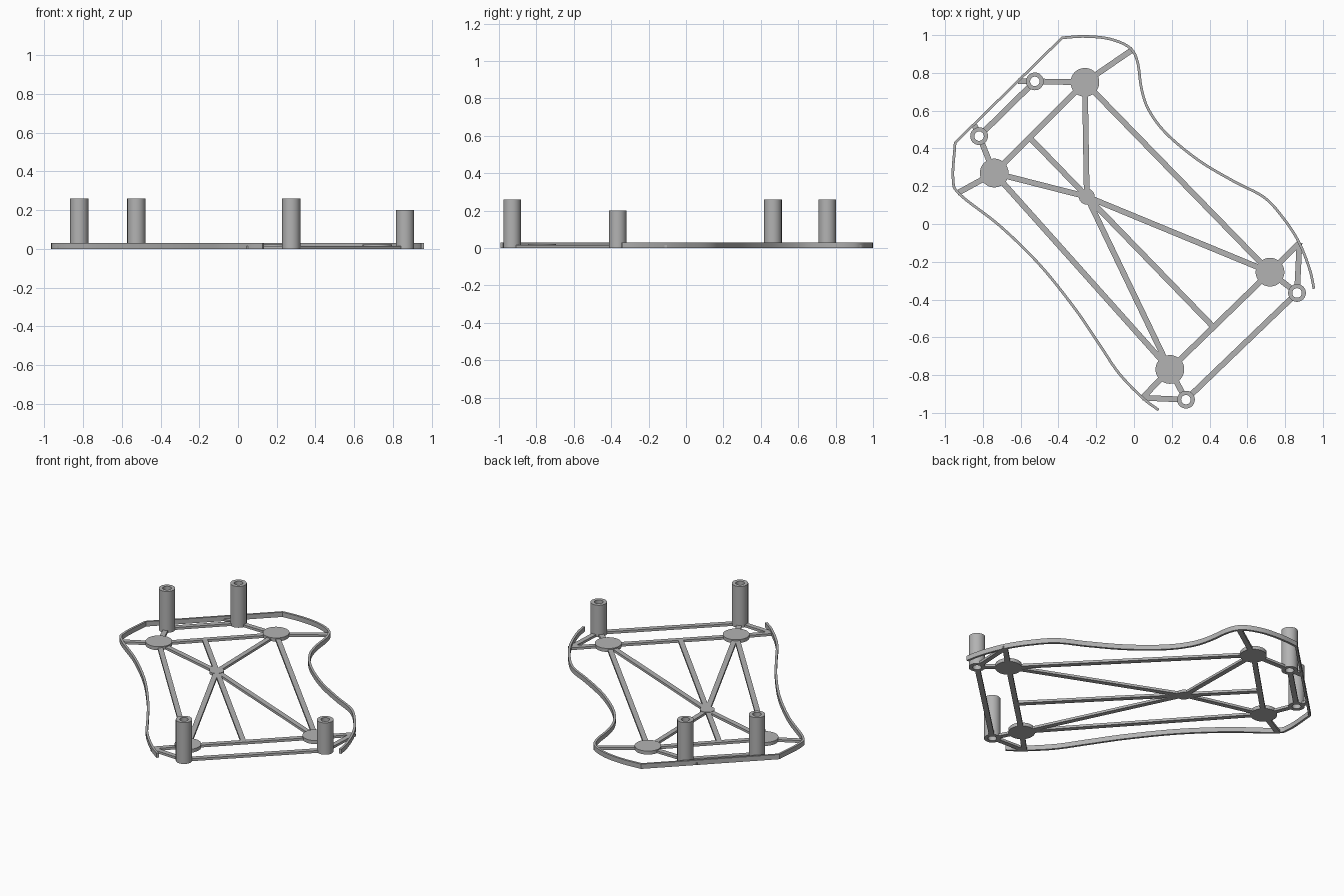
import bpy, bmesh, math
from mathutils import Vector

cube = bpy.data.objects.get("Cube")
if cube:
    bpy.data.objects.remove(cube, do_unlink=True)

grey = bpy.data.materials.new("plain_grey")
grey.use_nodes = True
grey.diffuse_color = (0.45, 0.45, 0.45, 1)
grey.node_tree.nodes["Principled BSDF"].inputs["Base Color"].default_value = (0.45, 0.45, 0.45, 1)

STRUT_W, STRUT_H = 0.03, 0.015
DISC_R, DISC_H = 0.076, 0.022
RAIL_W, RAIL_H = 0.014, 0.03
POST_R, HOLE_R = 0.047, 0.025


def finish(name, bm):
    bmesh.ops.recalc_face_normals(bm, faces=bm.faces)
    mesh = bpy.data.meshes.new(name)
    bm.to_mesh(mesh)
    bm.free()
    mesh.materials.append(grey)
    obj = bpy.data.objects.new(name, mesh)
    bpy.context.collection.objects.link(obj)
    bpy.ops.object.select_all(action='DESELECT')
    obj.select_set(True)
    bpy.context.view_layer.objects.active = obj
    bpy.ops.object.shade_smooth_by_angle(angle=math.radians(30))


def loft(name, rings, closed=False):
    """Skin a chain of equal-sized point rings."""
    bm = bmesh.new()
    loops = [[bm.verts.new(p) for p in ring] for ring in rings]
    n = len(loops[0])
    pairs = list(zip(loops, loops[1:]))
    if closed:
        pairs.append((loops[-1], loops[0]))
    for a, b in pairs:
        for i in range(n):
            j = (i + 1) % n
            bm.faces.new((a[i], a[j], b[j], b[i]))
    if not closed:
        bm.faces.new(loops[0])
        bm.faces.new(loops[-1])
    finish(name, bm)


def section(p, side, width, height):
    """Upright rectangle centred on a plan point."""
    s = side * width / 2
    return [(p.x + k * s.x, p.y + k * s.y, z) for k, z in ((1, 0), (-1, 0), (-1, height), (1, height))]


def strut(name, a, b, trim_a=0, trim_b=0):
    a, b = Vector(a), Vector(b)
    d = (b - a).normalized()
    side = Vector((-d.y, d.x))
    loft(name, [section(p, side, STRUT_W, STRUT_H) for p in (a + d * trim_a, b - d * trim_b)])


def disc(name, c, radius, height):
    bm = bmesh.new()
    bmesh.ops.create_cone(bm, cap_ends=True, segments=48, radius1=radius, radius2=radius, depth=height)
    bmesh.ops.translate(bm, verts=bm.verts, vec=(c[0], c[1], height / 2))
    finish(name, bm)


def tube(name, c, height):
    rings = []
    for i in range(40):
        t = math.tau * i / 40
        rings.append([(c[0] + r * math.cos(t), c[1] + r * math.sin(t), z)
                      for r, z in ((HOLE_R, 0), (POST_R, 0), (POST_R, height), (HOLE_R, height))])
    loft(name, rings, closed=True)


def smooth_path(points, steps=8):
    pts = [Vector(p) for p in points]
    pts = [2 * pts[0] - pts[1]] + pts + [2 * pts[-1] - pts[-2]]
    out = []
    for p0, p1, p2, p3 in zip(pts, pts[1:], pts[2:], pts[3:]):
        for k in range(steps):
            t = k / steps
            out.append(0.5 * (2 * p1 + (p2 - p0) * t + (2 * p0 - 5 * p1 + 4 * p2 - p3) * t ** 2
                              + (3 * p1 - p0 - 3 * p2 + p3) * t ** 3))
    return out + [pts[-2]]


# Plan positions of the joints
back, left_end = (-0.26, 0.75), (-0.74, 0.27)
right_end, front = (0.72, -0.255), (0.19, -0.77)
hub = (-0.25, 0.145)
discs = {"back": back, "outer": left_end, "far": right_end, "front": front}
posts = {"back": ((-0.525, 0.755), 0.26), "outer": ((-0.82, 0.465), 0.26),
         "front": ((0.275, -0.93), 0.26), "far": ((0.863, -0.365), 0.2)}

# Pads, hub and spokes
for key, c in discs.items():
    disc(key + "_pad", c, DISC_R, DISC_H)
    strut(key + "_spoke", hub, c)
disc("centre_hub", hub, 0.042, STRUT_H + 0.002)

# Frame between the pads and the centre bar
strut("frame_short_back", back, left_end)
strut("frame_short_front", front, right_end)
strut("frame_long_inner", back, right_end)
strut("frame_long_outer", left_end, front)
strut("centre_bar", (-0.55, 0.455), (0.42, -0.545))

# Hollow posts, each tied to its nearest pad
TRIM = 0.034
for key, (c, h) in posts.items():
    tube(key + "_post", c, h)
    strut(key + "_post_tie", c, discs[key], TRIM)
P = {key: c for key, (c, h) in posts.items()}
strut("back_post_link", P["back"], P["outer"], TRIM, TRIM)
strut("front_post_link", P["front"], P["far"], TRIM, TRIM)

# Outriggers to the rail
rail_front, rail_far = (0.045, -0.92), (0.876, -0.10)
strut("back_outrigger", back, (-0.005, 0.925))
strut("outer_outrigger", left_end, (-0.935, 0.163))
strut("far_outrigger", right_end, rail_far)
strut("front_outrigger", front, rail_front)
strut("far_post_brace", P["far"], rail_far, TRIM)
strut("front_post_brace", P["front"], rail_front, TRIM)
strut("back_post_brace", P["back"], (-0.615, 0.755), TRIM)
strut("outer_post_brace", P["outer"], (-0.845, 0.525), TRIM)

# Thin wavy rail around the frame, with two sharp corners
side_a = [(0.13, -0.985), (0.045, -0.92), (-0.08, -0.79), (-0.185, -0.635), (-0.315, -0.445),
          (-0.5, -0.215), (-0.71, -0.01), (-0.92, 0.155), (-0.958, 0.24), (-0.947, 0.43)]
side_b = [(-0.38, 0.986), (-0.26, 0.993), (-0.13, 0.98), (-0.025, 0.935), (0.018, 0.86),
          (0.04, 0.715), (0.08, 0.6), (0.175, 0.475), (0.345, 0.335), (0.53, 0.225),
          (0.69, 0.14), (0.795, 0.025), (0.875, -0.1), (0.93, -0.24), (0.953, -0.343)]
path = smooth_path(side_a) + smooth_path(side_b)
rings = []
for i, p in enumerate(path):
    d0 = (p - path[max(i - 1, 0)]).normalized()
    d1 = (path[min(i + 1, len(path) - 1)] - p).normalized()
    d = (d0 + d1).normalized()
    rings.append(section(p, Vector((-d.y, d.x)), RAIL_W, RAIL_H))
loft("outer_rail", rings)
